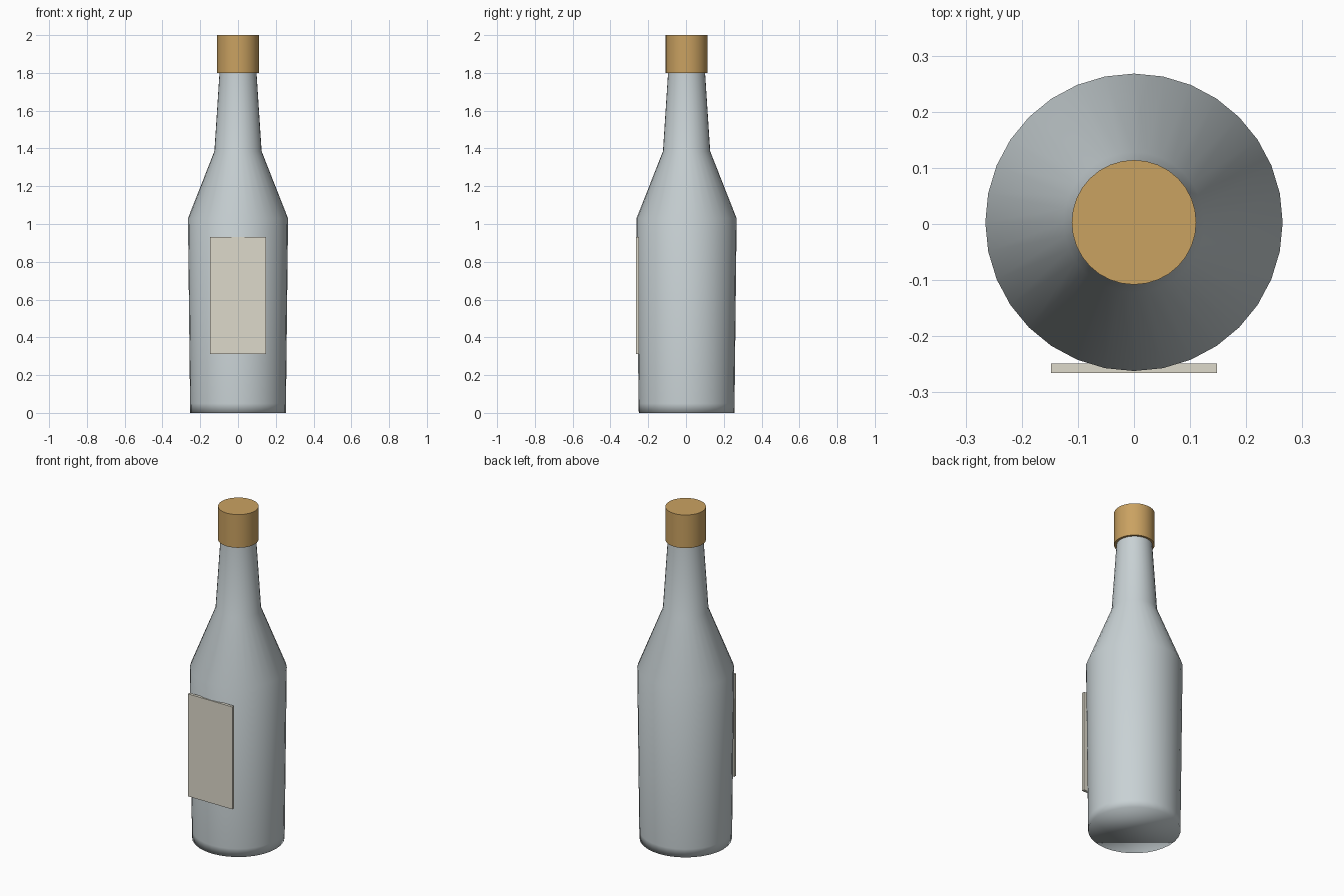
import bpy, bmesh, math

if "Cube" in bpy.data.objects:
    bpy.data.objects.remove(bpy.data.objects["Cube"])

CY = 0.003   # bottle axis, set back a little from the label
SIDES = 32


def material(name, rgb):
    m = bpy.data.materials.new(name)
    m.diffuse_color = (*rgb, 1)
    m.use_nodes = True
    m.node_tree.nodes["Principled BSDF"].inputs["Base Color"].default_value = m.diffuse_color
    return m


def lathe(name, profile, mat):
    """Closed turned solid from (radius, z) pairs, bottom to top."""
    bm = bmesh.new()
    rings = []
    for r, z in profile:
        ring = []
        for i in range(SIDES):
            a = 2 * math.pi * i / SIDES
            ring.append(bm.verts.new((r * math.sin(a), CY + r * math.cos(a), z)))
        rings.append(ring)
    for lo, hi in zip(rings, rings[1:]):
        for i in range(SIDES):
            j = (i + 1) % SIDES
            bm.faces.new((lo[i], lo[j], hi[j], hi[i]))
    bm.faces.new(rings[0])
    bm.faces.new(rings[-1])
    bmesh.ops.recalc_face_normals(bm, faces=bm.faces)
    for f in bm.faces:
        f.smooth = True
    return finish(name, bm, mat)


def finish(name, bm, mat):
    mesh = bpy.data.meshes.new(name)
    bm.to_mesh(mesh)
    bm.free()
    mesh.materials.append(mat)
    ob = bpy.data.objects.new(name, mesh)
    bpy.context.collection.objects.link(ob)
    return ob


glass = material("grey_glass", (0.58, 0.64, 0.66))
gold = material("gold_cap", (0.59, 0.36, 0.12))
paper = material("cream_paper", (0.73, 0.70, 0.60))

# Bottle body, shoulder and neck
lathe("bottle", [(0.253, 0), (0.254, 0.05), (0.265, 1.03),
                 (0.125, 1.385), (0.098, 1.80), (0.096, 1.83)], glass)

# Cap with crisp rims
cap = lathe("cap", [(0.111, 1.80), (0.111, 2.0)], gold)
bpy.ops.object.select_all(action='DESELECT')
cap.select_set(True)
bpy.context.view_layer.objects.active = cap
bpy.ops.object.shade_smooth_by_angle(angle=math.radians(40))

# Flat label board on the front
bm = bmesh.new()
bmesh.ops.create_cube(bm, size=1)
for v in bm.verts:
    v.co = (v.co.x * 0.296, v.co.y * 0.017 - 0.257, v.co.z * 0.618 + 0.621)
finish("label", bm, paper)
